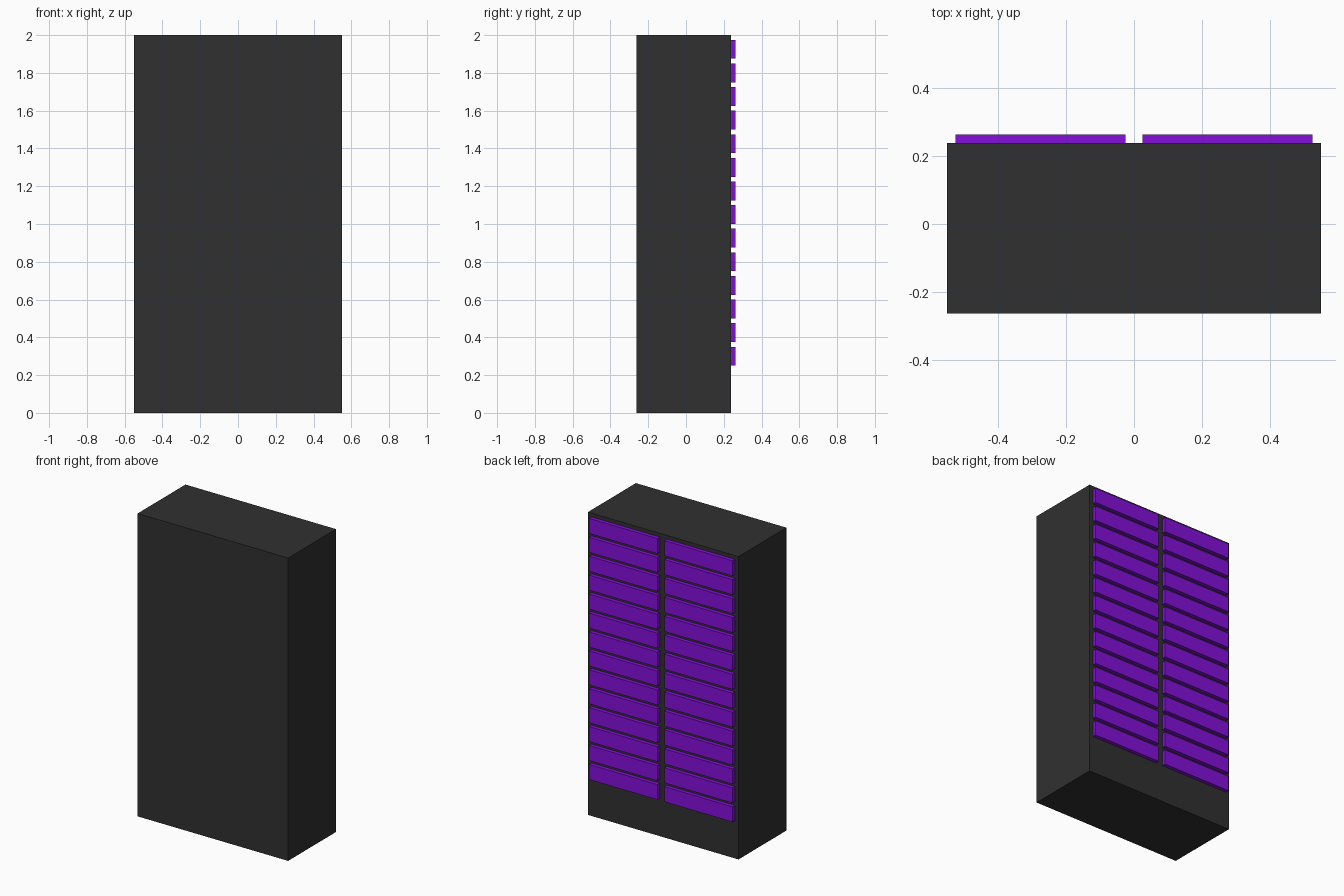
import bpy

if "Cube" in bpy.data.objects:
    bpy.data.objects.remove(bpy.data.objects["Cube"])


def material(name, colour):
    m = bpy.data.materials.new(name)
    m.diffuse_color = colour
    m.use_nodes = True
    m.node_tree.nodes["Principled BSDF"].inputs["Base Color"].default_value = m.diffuse_color
    return m


def box(name, lo, hi, mat):
    bpy.ops.mesh.primitive_cube_add(size=1, location=[(a + b) / 2 for a, b in zip(lo, hi)])
    ob = bpy.context.object
    ob.name = name
    ob.scale = [b - a for a, b in zip(lo, hi)]
    bpy.ops.object.transform_apply(location=False, rotation=False, scale=True)
    ob.data.materials.append(mat)
    return ob


dark = material("dark_casing", (0.03, 0.03, 0.03, 1))
purple = material("purple_panel", (0.23, 0.005, 0.7, 1))

BACK = 0.2375

# Tall cabinet casing
box("cabinet_body", (-0.55, -0.2625, 0), (0.55, BACK, 2), dark)

# Two columns of fourteen raised panels on the back
for side, x0 in (("left", -0.525), ("right", 0.025)):
    for row in range(14):
        z0 = 0.25 + 0.125 * row
        box(f"panel_{side}_{row + 1}", (x0, BACK, z0), (x0 + 0.5, BACK + 0.025, z0 + 0.1), purple)
